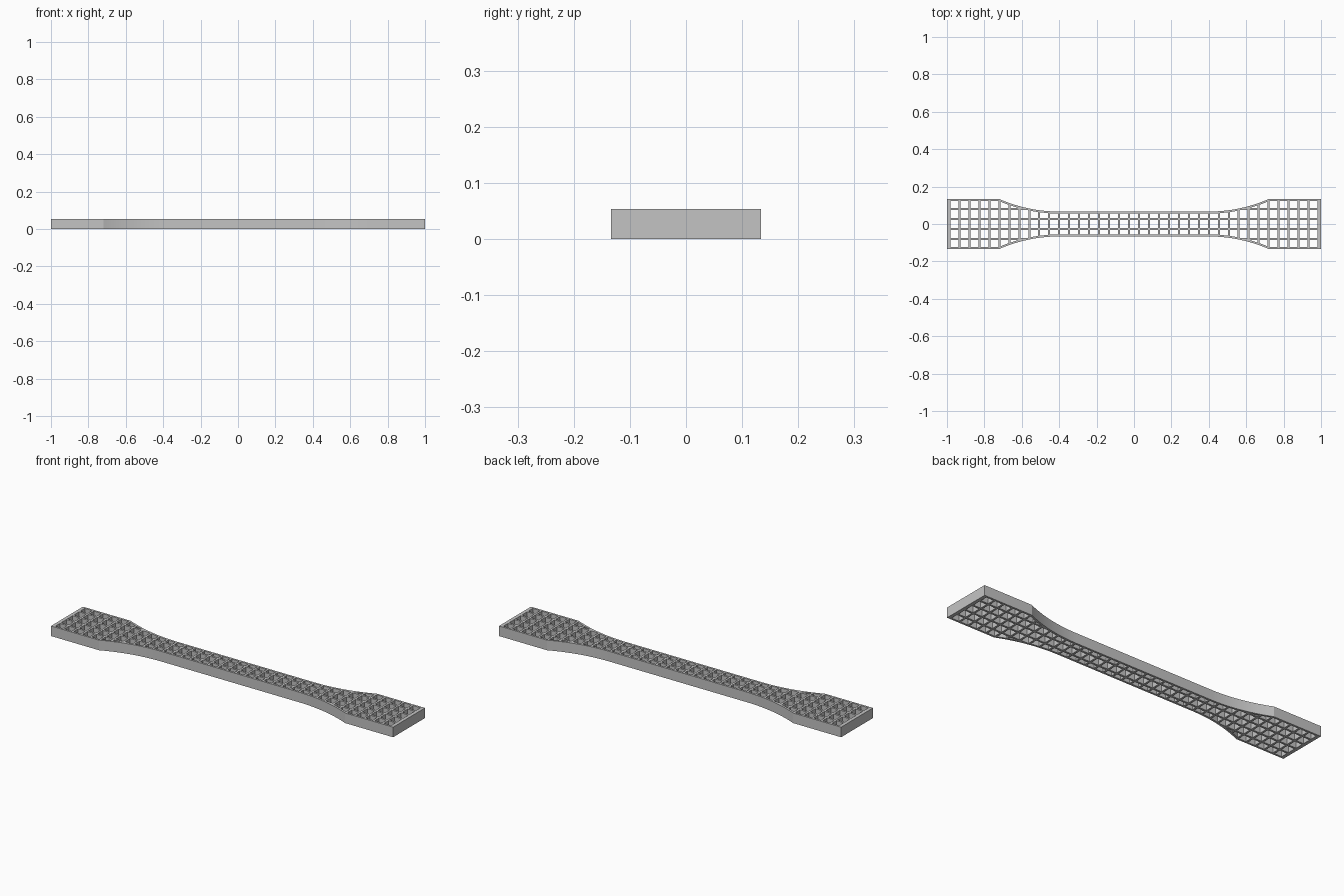
import bpy, bmesh
from math import sin, cos, acos, sqrt
from mathutils import Matrix, Vector

cube = bpy.data.objects.get("Cube")
if cube:
    bpy.data.objects.remove(cube, do_unlink=True)

MM = 2 / 150                 # the bar is 150 units long, scaled to 2
HEIGHT = 4 * MM
GRIP = 10 * MM               # half width of the wide ends
GAUGE = 5 * MM               # half width of the narrow middle
STRAIGHT = 30 * MM           # half length of the narrow middle
RADIUS = 60 * MM             # shoulder fillet
PITCH = 4 * MM               # spacing of the grid ribs
WALL = 0.8 * MM              # rib and skin thickness

grey = bpy.data.materials.new("light grey")
grey.use_nodes = True
colour = (0.55, 0.55, 0.55, 1)
grey.diffuse_color = colour
grey.node_tree.nodes["Principled BSDF"].inputs["Base Color"].default_value = colour


def add_object(name, bm):
    mesh = bpy.data.meshes.new(name)
    bm.to_mesh(mesh)
    bm.free()
    ob = bpy.data.objects.new(name, mesh)
    bpy.context.collection.objects.link(ob)
    return ob


def outline(inset):
    """Dog-bone contour, moved inwards by inset."""
    r = RADIUS + inset
    centre_y = GAUGE + RADIUS
    end = acos((centre_y - GRIP + inset) / r)
    steps = 24
    quarter = [(STRAIGHT + r * sin(end * i / steps),
                centre_y - r * cos(end * i / steps)) for i in range(steps + 1)]
    quarter.append((1 - inset, GRIP - inset))
    half = quarter[::-1] + [(-x, y) for x, y in quarter]
    return half + [(-x, -y) for x, y in half]


def prism(name, points, z0, z1):
    bm = bmesh.new()
    face = bm.faces.new([bm.verts.new((x, y, z0)) for x, y in points])
    top = bmesh.ops.extrude_face_region(bm, geom=[face])["geom"]
    bmesh.ops.translate(bm, vec=(0, 0, z1 - z0),
                        verts=[v for v in top if isinstance(v, bmesh.types.BMVert)])
    bmesh.ops.recalc_face_normals(bm, faces=bm.faces)
    return add_object(name, bm)


def boolean(target, cutter, operation):
    mod = target.modifiers.new(operation.title(), "BOOLEAN")
    mod.operation = operation
    mod.solver = "EXACT"
    mod.object = cutter
    bpy.context.view_layer.objects.active = target
    bpy.ops.object.modifier_apply(modifier=mod.name)
    bpy.data.objects.remove(cutter, do_unlink=True)


# Solid bar and the space inside its skin
body = prism("test_bar", outline(0), 0, HEIGHT)
body.data.materials.append(grey)
inside = prism("inside_cutter", outline(WALL), -0.1, HEIGHT + 0.1)
inside.hide_render = True

# Square cells between the ribs
bm = bmesh.new()
hole = PITCH - WALL
for i in range(-18, 19):
    for j in range(-2, 3):
        x, y = i * PITCH, j * PITCH
        # leave out cells that lie wholly beyond the shoulder
        nearest = max(0, abs(x) - STRAIGHT + hole / 2)
        reach = GRIP if nearest >= 24 * MM else GAUGE + RADIUS - sqrt(RADIUS ** 2 - nearest ** 2)
        if abs(y) - hole / 2 < reach - WALL:
            place = Matrix.Translation((x, y, HEIGHT / 2))
            size = Matrix.Diagonal(Vector((hole, hole, HEIGHT + 0.1, 1)))
            bmesh.ops.create_cube(bm, size=1, matrix=place @ size)
cells = add_object("cell_cutter", bm)
cells.hide_render = True

# Trim the cells to the skin, then cut them through the bar
boolean(cells, inside, "INTERSECT")
boolean(body, cells, "DIFFERENCE")

bpy.ops.object.select_all(action="DESELECT")
body.select_set(True)
bpy.context.view_layer.objects.active = body
bpy.ops.object.shade_smooth_by_angle(angle=0.35)
